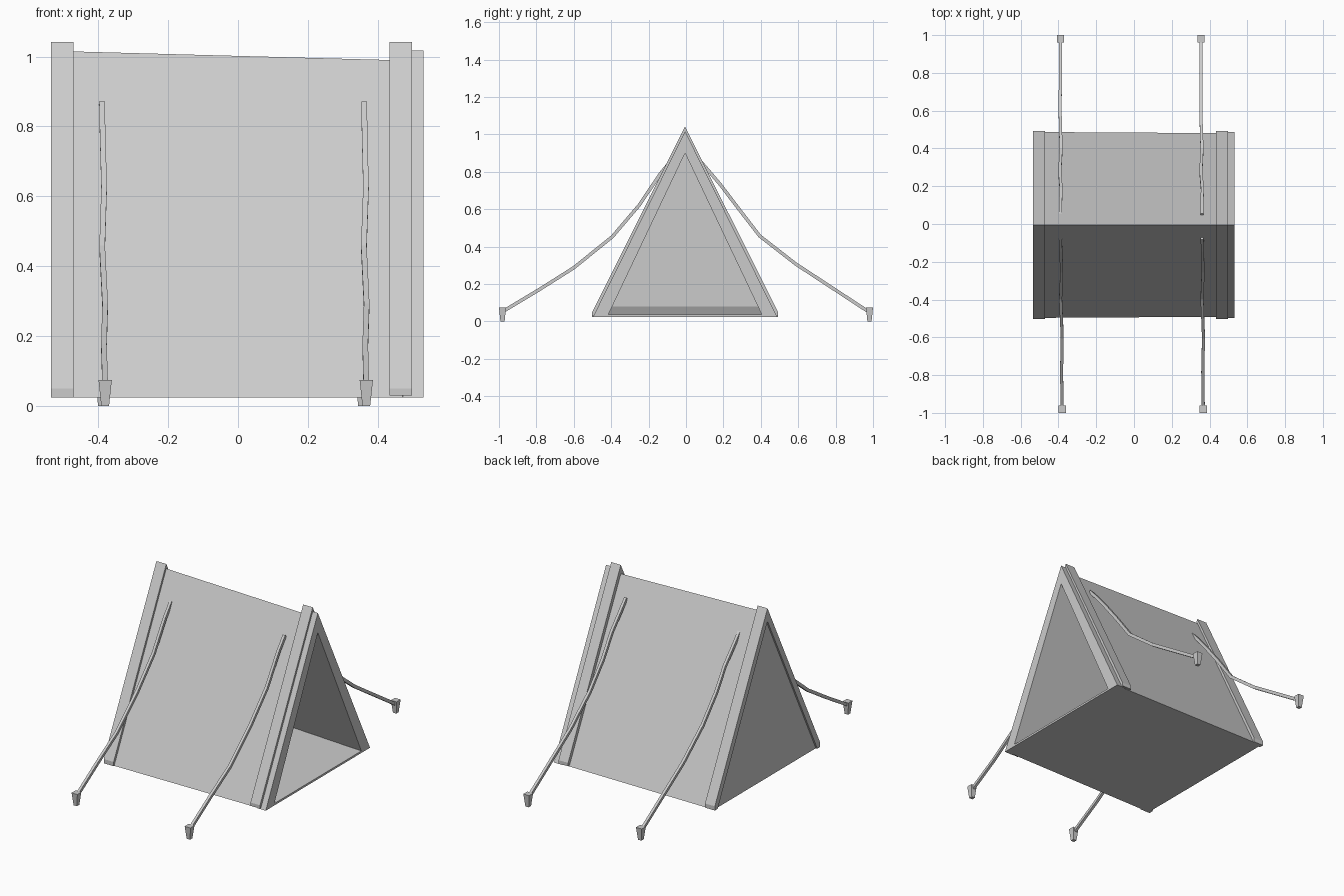
import bpy
import bmesh
from mathutils import Vector

cube = bpy.data.objects.get("Cube")
if cube:
    bpy.data.objects.remove(cube, do_unlink=True)

canvas = bpy.data.materials.new("light_grey")
canvas.use_nodes = True
canvas.diffuse_color = (0.6, 0.6, 0.6, 1)
canvas.node_tree.nodes["Principled BSDF"].inputs["Base Color"].default_value = (0.6, 0.6, 0.6, 1)

CENTRE_Y = -0.005


def loft(name, rings):
    """Skin a list of equal-sized point rings and cap both ends."""
    bm = bmesh.new()
    loops = [[bm.verts.new(p) for p in ring] for ring in rings]
    n = len(loops[0])
    for a, b in zip(loops, loops[1:]):
        for i in range(n):
            j = (i + 1) % n
            bm.faces.new((a[i], a[j], b[j], b[i]))
    bm.faces.new(loops[0])
    bm.faces.new(loops[-1])
    bmesh.ops.recalc_face_normals(bm, faces=bm.faces)
    mesh = bpy.data.meshes.new(name)
    bm.to_mesh(mesh)
    bm.free()
    mesh.materials.append(canvas)
    obj = bpy.data.objects.new(name, mesh)
    bpy.context.collection.objects.link(obj)
    return obj


def triangle(x, half, base, apex):
    return [(x, CENTRE_Y - half, base), (x, CENTRE_Y + half, base), (x, CENTRE_Y, apex)]


# Tent shell: closed back, outer walls, front frame, then the hollow inside
loft("tent_shell", [
    triangle(-0.525, 0.492, 0.025, 1.016),
    triangle(0.47, 0.486, 0.025, 0.989),
    triangle(0.472, 0.492, 0.025, 1.017),
    triangle(0.531, 0.492, 0.025, 1.017),
    triangle(0.531, 0.41, 0.037, 0.90),
    triangle(-0.50, 0.41, 0.08, 0.94),
])


# Raised strips wrapping over the roof at each end
def roof_band(name, x0, x1, foot):
    side = [(0.497, 0.05), (0.497, foot), (0.47, foot)]
    profile = [(0, 1.042)] + side + [(0, 0.965)] + [(-y, z) for y, z in reversed(side)]
    loft(name, [[(x, CENTRE_Y + y, z) for y, z in profile] for x in (x0, x1)])


roof_band("back_roof_band", -0.535, -0.47, 0.025)
roof_band("front_roof_band", 0.434, 0.497, 0.03)


# Sagging guy ropes with a square section
def rope(name, x_top, x_peg, path):
    count = len(path) - 1
    wobble = [0, 0, 0.003, -0.004, 0.003, -0.002, 0]
    pts = [Vector((x_top + (x_peg - x_top) * i / count + wobble[i], y, z))
           for i, (y, z) in enumerate(path)]
    side = Vector((0.008, 0, 0))
    rings = []
    for i, p in enumerate(pts):
        along = pts[min(i + 1, count)] - pts[max(i - 1, 0)]
        up = along.cross(side).normalized() * 0.009
        rings.append([p + side + up, p - side + up, p - side - up, p + side - up])
    loft(name, rings)


# Tapered ground pegs
def peg(name, x, y):
    loft(name, [[(x + sx * r, y + sy * r, z) for sx, sy in ((-1, -1), (1, -1), (1, 1), (-1, 1))]
                for r, z in ((0.011, 0), (0.019, 0.075))])


front_path = [(-0.075, 0.865), (-0.137, 0.79), (-0.25, 0.622), (-0.394, 0.453),
              (-0.60, 0.287), (-0.785, 0.17), (-0.975, 0.056)]
back_path = [(0.05, 0.885), (0.10, 0.83), (0.185, 0.73), (0.276, 0.61),
             (0.394, 0.457), (0.587, 0.307), (0.97, 0.056)]

for label, path, y, xs in (("front", front_path, -0.981, (-0.38, 0.367)),
                           ("back", back_path, 0.981, (-0.389, 0.355))):
    for side, x_top, x_peg in zip(("right", "left"), (-0.389, 0.361), xs):
        rope(f"{label}_{side}_rope", x_top, x_peg, path)
        peg(f"{label}_{side}_peg", x_peg, y)
